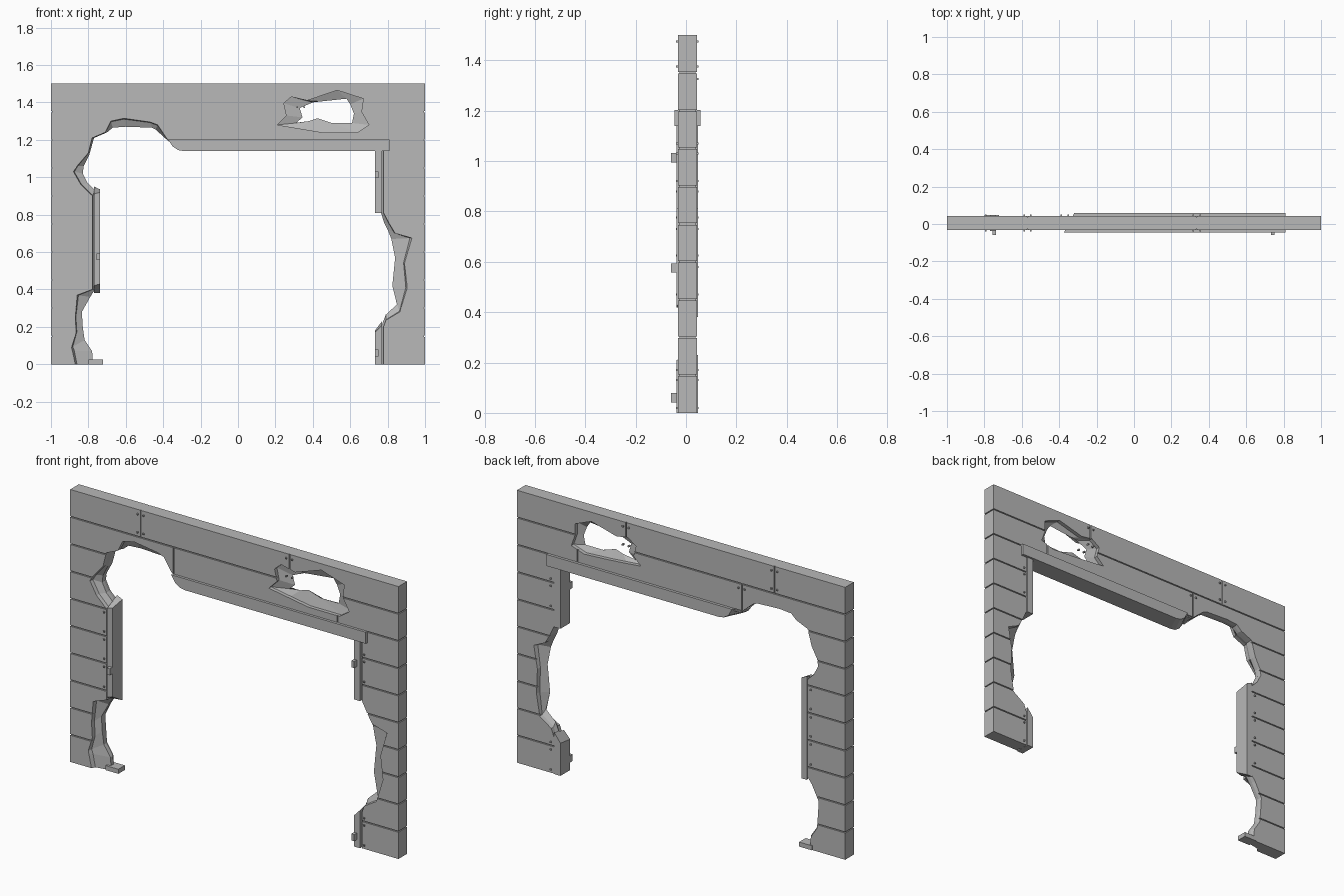
import bpy
import bmesh
from mathutils import Vector

if "Cube" in bpy.data.objects:
    bpy.data.objects.remove(bpy.data.objects["Cube"], do_unlink=True)

FRONT, BACK = -0.032, 0.043
BOARD = 0.15      # height of one plank
GROOVE = 0.006    # width and depth of the gaps between planks

grey = bpy.data.materials.new("weathered grey")
grey.use_nodes = True
colour = (0.48, 0.48, 0.48, 1)
grey.diffuse_color = colour
grey.node_tree.nodes["Principled BSDF"].inputs["Base Color"].default_value = colour


def finish(name, bm):
    """Turn a bmesh into a grey object."""
    bmesh.ops.recalc_face_normals(bm, faces=bm.faces[:])
    mesh = bpy.data.meshes.new(name)
    bm.to_mesh(mesh)
    bm.free()
    mesh.materials.append(grey)
    obj = bpy.data.objects.new(name, mesh)
    bpy.context.collection.objects.link(obj)
    return obj


def loft(name, rings):
    """Join matching (x, z) outlines placed at successive y depths."""
    bm = bmesh.new()
    loops = [[bm.verts.new((p[0], y, p[1])) for p in pts] for y, pts in rings]
    n = len(loops[0])
    for a, b in zip(loops, loops[1:]):
        for i in range(n):
            j = (i + 1) % n
            bm.faces.new((a[i], a[j], b[j], b[i]))
    bm.faces.new(loops[0])
    bm.faces.new(loops[-1][::-1])
    return finish(name, bm)


def add_box(bm, x, y, z):
    """Add a box given its (low, high) range on each axis."""
    verts = bmesh.ops.create_cube(bm, size=1)["verts"]
    for v in verts:
        v.co = Vector([r[0] if c < 0 else r[1] for c, r in zip(v.co, (x, y, z))])


def box(name, x, y, z):
    bm = bmesh.new()
    add_box(bm, x, y, z)
    return finish(name, bm)


def cut(target, cutter):
    """Subtract the cutter for good and remove it."""
    cutter.hide_render = True
    mod = target.modifiers.new("cut", "BOOLEAN")
    mod.operation, mod.solver, mod.object = "DIFFERENCE", "EXACT", cutter
    mod.use_self = True
    bpy.context.view_layer.objects.active = target
    bpy.ops.object.modifier_apply(modifier=mod.name)
    bpy.data.objects.remove(cutter, do_unlink=True)


def blend(a, b, t):
    return [Vector(p).lerp(Vector(q), t) for p, q in zip(a, b)]


# Opening edges: pairs of face outline and inner ridge, as (x, z)
right_edge = [
    ((.778, 0), (.765, 0)), ((.778, .2), (.765, .2)),
    ((.79, .235), (.79, .265)), ((.865, .28), (.85, .32)),
    ((.905, .41), (.825, .42)), ((.89, .54), (.84, .57)),
    ((.93, .675), (.82, .67)), ((.84, .7), (.8, .72)),
    ((.81, .75), (.78, .76)), ((.778, .81), (.765, .81)),
    ((.778, 1.19), (.765, 1.19)),
]
left_edge = [
    ((-.37, 1.19), (-.36, 1.19)), ((-.43, 1.28), (-.44, 1.255)),
    ((-.47, 1.295), (-.46, 1.265)), ((-.61, 1.315), (-.6, 1.27)),
    ((-.68, 1.3), (-.67, 1.265)), ((-.71, 1.24), (-.7, 1.24)),
    ((-.78, 1.21), (-.77, 1.21)), ((-.8, 1.13), (-.795, 1.12)),
    ((-.86, 1.06), (-.825, 1.06)), ((-.88, 1.03), (-.83, 1.02)),
    ((-.84, .96), (-.805, .97)), ((-.778, .9), (-.765, .93)),
    ((-.778, .4), (-.765, .4)), ((-.86, .37), (-.79, .36)),
    ((-.87, .25), (-.835, .28)), ((-.865, .17), (-.83, .2)),
    ((-.89, .09), (-.82, .13)), ((-.885, .07), (-.78, .07)),
    ((-.87, 0), (-.775, 0)),
]
corners = [(-1, 0), (-1, 1.5), (1, 1.5), (1, 0)]


def outline(right_t, left_t):
    """Wall outline; t = 0 is the face edge, t = 1 the inner ridge."""
    pts = [Vector(c) for c in corners]
    for edge, t in ((right_edge, right_t), (left_edge, left_t)):
        pts += blend([e[0] for e in edge], [e[1] for e in edge], t)
    return pts


# Plank wall with its broken doorway
wall = loft("plank_wall", [
    (FRONT, outline(0, 0)), (-.012, outline(.1, .1)), (.004, outline(1, 1)),
    (.024, outline(.4, 1)), (BACK, outline(.3, .9)),
])

# Ragged hole in the upper boards
hole_face = [(.21, 1.28), (.26, 1.33), (.245, 1.395), (.285, 1.43), (.37, 1.41),
             (.53, 1.465), (.67, 1.42), (.66, 1.35), (.7, 1.28), (.64, 1.24),
             (.45, 1.24), (.33, 1.26)]
hole_ridge = [(.31, 1.29), (.345, 1.32), (.33, 1.37), (.4, 1.4), (.44, 1.405),
              (.58, 1.42), (.6, 1.39), (.62, 1.34), (.61, 1.29), (.5, 1.29),
              (.425, 1.315), (.38, 1.3)]
back_ring = blend(hole_face, hole_ridge, .35)
cut(wall, loft("hole_cutter", [
    (FRONT - .02, hole_face), (-.012, hole_face), (.004, hole_ridge),
    (.022, back_ring), (BACK + .02, back_ring),
]))

# Gaps between planks, on both faces and the outer ends
joints = [(-.57, 9), (.335, 9), (.63, 8), (-.37, 8)]   # x and plank row
half = GROOVE / 2
faces = [(FRONT - .02, FRONT + GROOVE), (BACK - GROOVE, BACK + .02)]
bm = bmesh.new()
for row in range(1, 10):
    z = (row * BOARD - half, row * BOARD + half)
    for depth in faces:
        add_box(bm, (-1.1, 1.1), depth, z)
    for s in (-1, 1):
        add_box(bm, sorted((s * (1 - GROOVE), s * 1.05)), (-.1, .1), z)
for x, row in joints:
    for depth in faces:
        top = (row + 1) * BOARD + (.05 if row == 9 else 0)
        add_box(bm, (x - half, x + half), depth, (row * BOARD, top))
cut(wall, finish("groove_cutter", bm))

# Lintel with a broken left end
stub = [(-.35, 1.165), (-.32, 1.145), (-.29, 1.14)]
beam = [(.81, 1.14), (.81, 1.203)]
loft("lintel", [
    (-.046, [(-.375, 1.203)] + stub + beam),
    (.058, [(-.32, 1.203)] + [(x + .05, z) for x, z in stub] + beam),
])

# Door jambs, snapped into pieces
JAMB = (-.038, .047)
box("upper_left_side_jamb", (.732, .77), JAMB, (.81, 1.145))
loft("lower_left_side_jamb", [
    (JAMB[0], [(.732, 0), (.77, 0), (.77, .21), (.732, .17)]),
    (JAMB[1], [(.732, 0), (.77, 0), (.77, .23), (.732, .18)]),
])
loft("right_side_jamb", [
    (JAMB[0], [(-.77, .42), (-.737, .43), (-.737, .92), (-.77, .91)]),
    (JAMB[1], [(-.77, .38), (-.737, .38), (-.737, .935), (-.77, .95)]),
])
box("threshold_stub", (-.8, -.722), (-.01, JAMB[1]), (0, .025))

# Hinge blocks on the jamb fronts
for name, x, z in (("top_hinge", .741, 1.013), ("bottom_hinge", .741, .06),
                   ("latch_block", -.748, .575)):
    box(name, (x - .009, x + .009), (-.06, -.03), (z - .018, z + .018))

# Nail heads beside the joints and along the jambs
spots = [(x + s * .018, row * BOARD + h) for x, row in joints if x != .63
         for s in (-1, 1) for h in (.025, .125)]
spots += [(-.792, z) for z in (.47, .58, .625, .73, .775, .88)]
spots += [(.792, z) for z in (.02, .13, .17, .92, 1.03, 1.07)]
bm = bmesh.new()
for x, z in spots:
    for y in (FRONT, BACK):
        if x < -.3 and abs(x + .37) < .03 and (y == FRONT or z < 1.3):
            continue
        add_box(bm, (x - .004, x + .004), (y - .007, y + .007), (z - .004, z + .004))
finish("nail_heads", bm)
